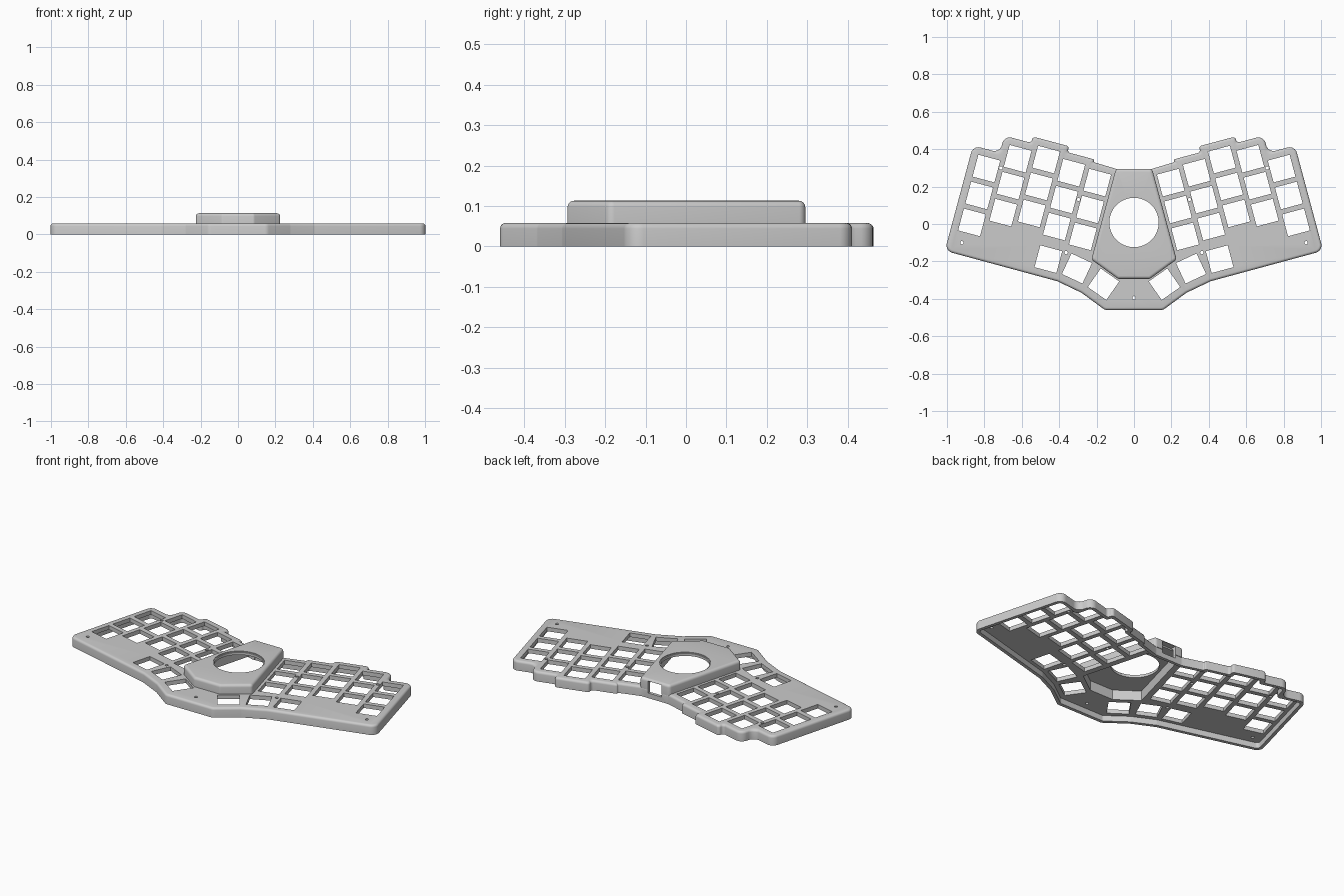
import bpy, bmesh, math
from mathutils import Vector, Matrix

if "Cube" in bpy.data.objects:
    bpy.data.objects.remove(bpy.data.objects["Cube"])

TILT = math.radians(15)
PITCH, KEY, MARGIN = 0.149, 0.121, 0.04
PLATE_TOP, HOUSING_TOP = 0.058, 0.113

grey = bpy.data.materials.new("case grey")
grey.use_nodes = True
grey.diffuse_color = (0.6, 0.6, 0.6, 1)
grey.node_tree.nodes["Principled BSDF"].inputs["Base Color"].default_value = (0.6, 0.6, 0.6, 1)


def tilted(u, v):
    """Point in the tilted frame of the left key block."""
    return Matrix.Rotation(TILT, 2) @ Vector((u, v))


def mirrored(half):
    """Close a half outline (running back to front) across x = 0."""
    return [Vector(p) for p in half] + [Vector((-p[0], p[1])) for p in reversed(half)]


def inset(points, d):
    """Move every edge of a clockwise outline inward by d."""
    out = []
    for i, p in enumerate(points):
        a = (p - points[i - 1]).normalized()
        b = (points[(i + 1) % len(points)] - p).normalized()
        na, nb = Vector((a.y, -a.x)), Vector((b.y, -b.x))
        out.append(p + (na + nb) * d / (1 + na.dot(nb)))
    return out


def rounded(points, radius, steps=5):
    """Replace corners by arcs, limited by the neighbouring edges."""
    out = []
    for i, p in enumerate(points):
        a, b = points[i - 1] - p, points[(i + 1) % len(points)] - p
        half = a.angle(b) / 2
        cut = min(radius / math.tan(half), 0.45 * a.length, 0.45 * b.length)
        a, b = a.normalized(), b.normalized()
        centre = p + (a + b).normalized() * cut / math.cos(half)
        r = cut * math.tan(half)
        start, end = p + a * cut - centre, p + b * cut - centre
        for k in range(steps + 1):
            t = k / steps
            out.append(centre + (start * (1 - t) + end * t).normalized() * r)
    return out


def add_stack(bm, rings):
    """Closed solid through a stack of (outline, height) rings."""
    loops = [[bm.verts.new((p[0], p[1], z)) for p in points] for points, z in rings]
    n = len(loops[0])
    for low, high in zip(loops, loops[1:]):
        for i in range(n):
            j = (i + 1) % n
            bm.faces.new((low[i], low[j], high[j], high[i]))
    bm.faces.new(list(reversed(loops[0])))
    bm.faces.new(loops[-1])


def prism(points, z0, z1):
    return [(points, z0), (points, z1)]


def soft_slab(points, radius, z0, z1, soft):
    """Rings of a slab with rounded corners and a rounded top edge."""
    rings = [(rounded(points, radius), z0)]
    for k in range(5):
        a = math.pi / 2 * k / 4
        d = soft * (1 - math.cos(a))
        rings.append((rounded(inset(points, d), radius - d), z1 - soft + soft * math.sin(a)))
    return rings


def make(name, stacks):
    """One object from a list of ring stacks."""
    bm = bmesh.new()
    for rings in stacks:
        add_stack(bm, rings)
    bmesh.ops.recalc_face_normals(bm, faces=bm.faces[:])
    mesh = bpy.data.meshes.new(name)
    bm.to_mesh(mesh)
    bm.free()
    mesh.materials.append(grey)
    ob = bpy.data.objects.new(name, mesh)
    bpy.context.collection.objects.link(ob)
    return ob


def carve(ob, stacks):
    """Subtract ring stacks from an object."""
    cutter = make("cutter", stacks)
    cutter.hide_render = True
    mod = ob.modifiers.new("cut", 'BOOLEAN')
    mod.operation, mod.solver, mod.object = 'DIFFERENCE', 'EXACT', cutter
    bpy.context.view_layer.objects.active = ob
    bpy.ops.object.modifier_apply(modifier=mod.name)
    bpy.data.objects.remove(cutter)


def square(centre, angle):
    rot = Matrix.Rotation(angle, 2)
    return [centre + rot @ Vector((x, y)) * KEY / 2
            for x, y in ((-1, -1), (1, -1), (1, 1), (-1, 1))]


def circle(x, y, r, n):
    return [(x + r * math.cos(2 * math.pi * k / n), y + r * math.sin(2 * math.pi * k / n))
            for k in range(n)]


def finish(ob):
    bpy.ops.object.select_all(action='DESELECT')
    ob.select_set(True)
    bpy.context.view_layer.objects.active = ob
    bpy.ops.object.shade_smooth_by_angle(angle=math.radians(35))


# Key columns, inner to outer: middle key position in the tilted frame
columns = [(0.247 + 0.148 * i, v) for i, v in enumerate((0.014, 0.029, 0.062, 0.027, -0.067))]
reach = KEY / 2 + MARGIN
tops = [v + PITCH + reach for _, v in columns]
steps_u = [columns[1][0] - reach, columns[2][0] - reach,
           columns[2][0] + reach, columns[3][0] + reach]

# Case outline: stepped back edge, straight side, angled front
half = [Vector((0.09, 0.293))]
for i, u in enumerate(steps_u):
    half += [tilted(u, tops[i]), tilted(u, tops[i + 1])]
half += [tilted(0.94, tops[-1]), tilted(0.94, -0.40),
         Vector((0.41, -0.306)), Vector((0.28, -0.368)), Vector((0.155, -0.46))]
outline = mirrored(half)

# Key and screw openings for one side, then mirrored
keys = [square(tilted(u, v + PITCH * row), TILT) for u, v in columns for row in (-1, 0, 1)]
keys += [square(Vector(p), math.radians(a)) for p, a in
         (((0.458, -0.188), 15), ((0.305, -0.238), 25), ((0.163, -0.322), 35))]
screws = [circle(x, y, 0.009, 16) for x, y in
          ((0.712, 0.299), (0.297, 0.131), (0.92, -0.1), (0.363, -0.153))]
holes = keys + screws
holes += [[(-p[0], p[1]) for p in shape] for shape in holes]
holes.append(circle(0, -0.395, 0.009, 16))

# Central housing outline, its hollow and the rear port
housing_outline = mirrored([(0.097, 0.295), (0.228, -0.19), (0.085, -0.293)])
hollow = inset(housing_outline, 0.02)
port = [(-0.045, 0.26), (0.045, 0.26), (0.045, 0.4), (-0.045, 0.4)]

# Keyboard case: shell open below
case = make("keyboard_case", [soft_slab(outline, 0.04, 0, PLATE_TOP, 0.014)])
carve(case, [prism(rounded(inset(outline, 0.02), 0.02), -0.1, 0.034)])
carve(case, [prism(shape, 0.02, 0.1) for shape in holes])
carve(case, [prism(hollow, -0.1, 0.2)])
carve(case, [prism(port, 0.03, 0.1)])
finish(case)

# Raised housing with round opening and rear port
housing = make("centre_housing", [soft_slab(housing_outline, 0.02, 0.05, HOUSING_TOP, 0.016)])
carve(housing, [prism(hollow, 0, 0.093)])
carve(housing, [prism(circle(0, 0.008, 0.132, 64), 0.08, 0.2)])
carve(housing, [prism(circle(0, 0.008, 0.138, 64), HOUSING_TOP - 0.005, 0.2)])
carve(housing, [prism(port, 0.03, 0.102)])
finish(housing)
